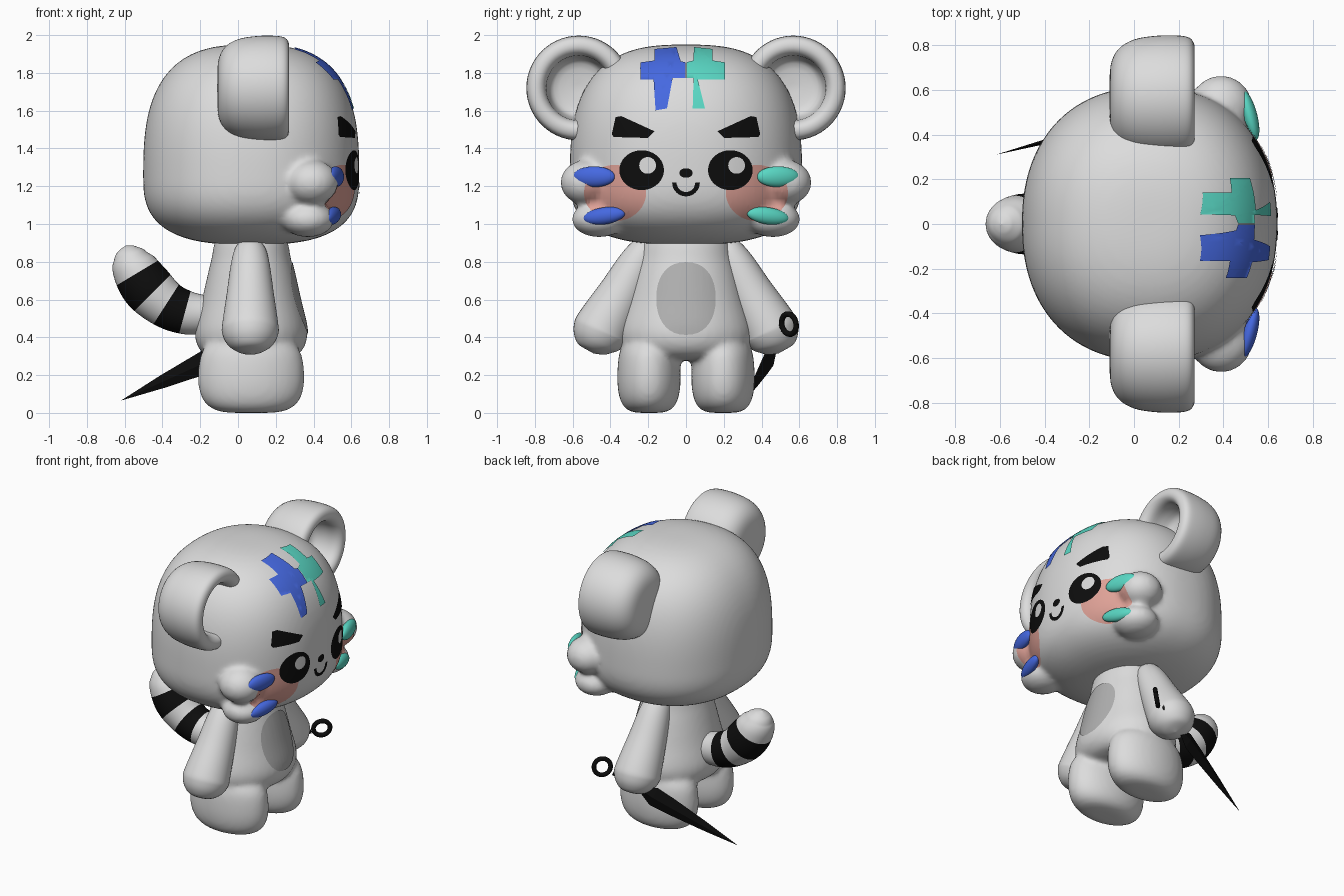
import bpy, bmesh, math
from mathutils import Vector, Euler
from mathutils.bvhtree import BVHTree

cube = bpy.data.objects.get("Cube")
if cube:
    bpy.data.objects.remove(cube)


def material(name, r, g, b):
    m = bpy.data.materials.new(name)
    m.use_nodes = True
    m.diffuse_color = (r, g, b, 1)
    m.node_tree.nodes["Principled BSDF"].inputs["Base Color"].default_value = (r, g, b, 1)
    return m


FUR = material("pale grey", .72, .72, .72)
PATCH = material("mid grey", .44, .44, .44)
BLACK = material("black", .004, .004, .004)
BLUSH = material("blush pink", .74, .36, .31)
BLUE = material("blue", .06, .14, .75)
TEAL = material("teal", .1, .68, .55)
X, Y, Z = Vector((1, 0, 0)), Vector((0, 1, 0)), Vector((0, 0, 1))
CX = .07  # middle of the body and head


def make(name, bm, mats, smooth=True):
    mesh = bpy.data.meshes.new(name)
    bm.to_mesh(mesh)
    bm.free()
    ob = bpy.data.objects.new(name, mesh)
    bpy.context.collection.objects.link(ob)
    for m in mats:
        mesh.materials.append(m)
    if smooth:
        mesh.shade_smooth()
    return ob


def catmull(rows, steps):
    rows = [Vector(r) for r in rows]
    out = []
    for i in range(len(rows) - 1):
        p0, p1 = rows[max(i - 1, 0)], rows[i]
        p2, p3 = rows[i + 1], rows[min(i + 2, len(rows) - 1)]
        for k in range(steps):
            t = k / steps
            out.append(.5 * (2 * p1 + (p2 - p0) * t + (2 * p0 - 5 * p1 + 4 * p2 - p3) * t * t
                             + (3 * p1 - p0 - 3 * p2 + p3) * t ** 3))
    return out + [rows[-1]]


def tube(name, rows, mats, side, axis=None, flat=1, segs=40, steps=6, rule=None, smooth=True):
    """Skin rings of (x, y, z, radius) along a path."""
    rows = catmull(rows, steps)
    bm = bmesh.new()
    rings = []
    for i, row in enumerate(rows):
        c, r = row.xyz, max(row.w, 0)
        t = axis or (rows[min(i + 1, len(rows) - 1)].xyz - rows[max(i - 1, 0)].xyz).normalized()
        a = (side - t * side.dot(t)).normalized()
        b = t.cross(a) * flat
        angles = [math.tau * k / segs for k in range(segs)]
        rings.append([bm.verts.new(c + r * (a * math.cos(q) + b * math.sin(q))) for q in angles])
    for i in range(len(rings) - 1):
        mid = (rows[i].xyz + rows[i + 1].xyz) / 2
        for k in range(segs):
            n = (k + 1) % segs
            f = bm.faces.new((rings[i][k], rings[i][n], rings[i + 1][n], rings[i + 1][k]))
            f.material_index = rule(mid) if rule else 0
    bmesh.ops.remove_doubles(bm, verts=bm.verts, dist=.0001)
    bmesh.ops.recalc_face_normals(bm, faces=bm.faces)
    return make(name, bm, mats, smooth)


def ellipsoid(name, centre, radii, mat, turn=(0, 0, 0)):
    bm = bmesh.new()
    bmesh.ops.create_icosphere(bm, subdivisions=4, radius=1)
    rot = Euler(turn).to_matrix()
    for v in bm.verts:
        v.co = Vector(centre) + rot @ (v.co * Vector(radii))
    return make(name, bm, [mat])


def fuse(name, parts):
    """Join parts into one softly blended skin."""
    bpy.ops.object.select_all(action="DESELECT")
    for p in parts:
        p.select_set(True)
    ob = bpy.context.view_layer.objects.active = parts[0]
    bpy.ops.object.join()
    ob.name = name
    m = ob.modifiers.new("skin", "REMESH")
    m.mode, m.voxel_size, m.use_smooth_shade = "VOXEL", .016, True
    m = ob.modifiers.new("soften", "SMOOTH")
    m.factor, m.iterations = .5, 10
    bpy.ops.object.convert(target="MESH")
    ob = bpy.context.view_layer.objects.active
    ob.data.materials.clear()
    ob.data.materials.append(FUR)
    ob.data.shade_smooth()
    return ob, BVHTree.FromObject(ob, bpy.context.evaluated_depsgraph_get())


def hit(tree, y, z):
    co, normal, _, _ = tree.ray_cast(Vector((2, y, z)), -X)
    if co is None:
        co, normal, _, _ = tree.find_nearest(Vector((.5, y, z)))
    return co, normal


def plate(name, points, mat, tree, lift=.005, step=.03):
    """Thin painted shape, drawn in y and z, laid over a surface."""
    bm = bmesh.new()
    bm.faces.new([bm.verts.new((0, y, z)) for y, z in points])
    bmesh.ops.triangulate(bm, faces=bm.faces[:])
    for i, axis in ((0, Y), (1, Z)):
        low, high = min(p[i] for p in points), max(p[i] for p in points)
        for k in range(1, int((high - low) / step) + 1):
            bmesh.ops.bisect_plane(bm, geom=bm.verts[:] + bm.edges[:] + bm.faces[:],
                                   plane_co=axis * (low + k * step), plane_no=axis)
    bm.normal_update()
    bmesh.ops.reverse_faces(bm, faces=[f for f in bm.faces if f.normal.x < 0])
    for v in bm.verts:
        co, normal = hit(tree, v.co.y, v.co.z)
        v.co = co + normal * lift
    return make(name, bm, [mat])


def oval(y, z, ry, rz, n=36, power=1):
    def c(v):
        return math.copysign(abs(v) ** power, v)
    return [(y + ry * c(math.cos(math.tau * k / n)), z + rz * c(math.sin(math.tau * k / n)))
            for k in range(n)]


# Head: rounded block, wider low down, with cheek tufts
bm = bmesh.new()
bmesh.ops.create_icosphere(bm, subdivisions=5, radius=1)
for v in bm.verts:
    u = v.co
    flat_part = abs(u.x) ** 2.25 + abs(u.y) ** 2.25
    size = (flat_part ** (2.8 / 2.25) + abs(u.z) ** 2.8) ** (-1 / 2.8)
    v.co = Vector((CX, 0, 1.25)) + u * size * Vector((.572, .615, .70 if u.z > 0 else .36))
head_parts = [make("head", bm, [FUR])]
for s in (-1, 1):
    head_parts.append(ellipsoid("tuft", (.39, s * .525, 1.22), (.14, .14, .12), FUR))
    head_parts.append(ellipsoid("tuft", (.37, s * .46, 1.025), (.14, .145, .095), FUR))
head, head_tree = fuse("head", head_parts)

# Torso and legs
torso_rows = [(.28, 0), (.285, .2), (.32, .31), (.42, .355), (.6, .31), (.8, .255), (.95, .2), (1, 0)]
leg_rows = [(0, 0), (.008, .1), (.07, .153), (.2, .168), (.35, .145), (.42, .05), (.43, 0)]
body_parts = [tube("torso", [(CX, 0, z, r) for z, r in torso_rows], [FUR], Y, Z, .84)]
for s in (-1, 1):
    body_parts.append(tube("leg", [(CX, s * .196, z, r) for z, r in leg_rows], [FUR], Y, Z, 1.68))
body, body_tree = fuse("body", body_parts)
plate("belly_patch", oval(0, .605, .155, .192, power=.88), PATCH, body_tree)

# Arms, ears and face details on both sides
arm_rows = [(.17, .92, 0), (.2, .88, .07), (.25, .8, .1), (.34, .63, .125), (.43, .47, .148),
            (.455, .42, .148), (.475, .365, .12), (.485, .33, .07), (.49, .315, 0)]
ear_rows = [(-.11, 0), (-.105, .14), (-.07, .215), (0, .258), (.1, .275), (.2, .276), (.25, .265),
            (.27, .235), (.265, .2), (.23, .175), (.15, .165), (.08, .13), (.06, 0)]
brow = [(.165, 1.49), (.34, 1.57), (.37, 1.565), (.39, 1.475), (.38, 1.46), (.2, 1.455)]
for s, side, paint in ((-1, "right", BLUE), (1, "left", TEAL)):
    tube(side + "_arm", [(.065, s * y, z, r) for y, z, r in arm_rows], [FUR], X)
    tube(side + "_ear", [(x, s * .568, 1.72, r) for x, r in ear_rows], [FUR], Y, X, steps=4, segs=56)
    plate(side + "_blush", oval(s * .375, 1.165, .165, .148), BLUSH, head_tree, .003)
    plate(side + "_eye", oval(s * .233, 1.285, .117, .105), BLACK, head_tree, .006)
    plate(side + "_eye_shine", oval(s * .233 + .032, 1.31, .044, .044), FUR, head_tree, .009)
    plate(side + "_brow", [(s * y, z) for y, z in brow], BLACK, head_tree)
    for part, y, z, tilt, half in (("upper", .487, 1.25, 0, .055), ("lower", .433, 1.043, -.14, .045)):
        co, _ = hit(head_tree, s * y, z)
        ellipsoid(f"{side}_{part}_cheek_mark", co, (.035, .115, half), paint, (s * tilt, 0, s * .26))

# Nose and mouth
plate("nose", oval(0, 1.27, .035, .025), BLACK, head_tree)
arc = [math.pi * (1 + k / 16) for k in range(17)]
mouth = [(r * math.cos(a), 1.22 + r * math.sin(a))
         for r, run in ((.073, arc), (.05, arc[::-1])) for a in run]
plate("mouth", mouth, BLACK, head_tree)

# Crossed paint marks on the crown
mark = [(-.165, 1.92), (-.05, 1.93), (-.045, 1.86), (-.002, 1.85), (-.002, 1.77), (-.07, 1.77),
        (-.1, 1.61), (-.16, 1.6), (-.17, 1.76), (-.24, 1.76), (-.24, 1.85), (-.165, 1.86)]
plate("right_crown_mark", mark, BLUE, head_tree, .007, .02)
plate("left_crown_mark", [(-y * .85, z) for y, z in mark[:6]] + [(.1, 1.61), (.035, 1.61), (.04, 1.76)]
      + [(-y * .85, z) for y, z in mark[9:]], TEAL, head_tree, .007, .02)

# Striped tail
tail_rows = [(-.16, .52, .1), (-.27, .53, .115), (-.38, .575, .125), (-.48, .665, .137),
             (-.55, .77, .12), (-.578, .835, .085), (-.59, .87, .045), (-.595, .885, 0)]
tube("tail", [(x, 0, z, r) for x, z, r in tail_rows], [FUR, BLACK], Y, steps=10,
     rule=lambda c: int(-.375 < c.x < -.28 or -.535 < c.x < -.45))

# Throwing blade with a ring pommel, held in the left hand
tip, pommel = Vector((-.62, .31, .065)), Vector((.27, .545, .47))
blade_rows = [(0, 0), (.25, .035), (.5, .062), (.62, .07), (.72, .02), (.92, .016)]
tube("blade", [(*tip.lerp(pommel, t), r) for t, r in blade_rows], [BLACK], Z, flat=.3,
     segs=4, steps=1, smooth=False)
normal = Vector((-.7, .7, .15)).normalized()
u = normal.cross(Z).normalized()
w = normal.cross(u)
ring = [pommel + .054 * (u * math.cos(a) + w * math.sin(a))
        for a in (math.tau * k / 32 for k in range(33))]
tube("pommel_ring", [(*p, .015) for p in ring], [BLACK], normal, segs=12, steps=1)
